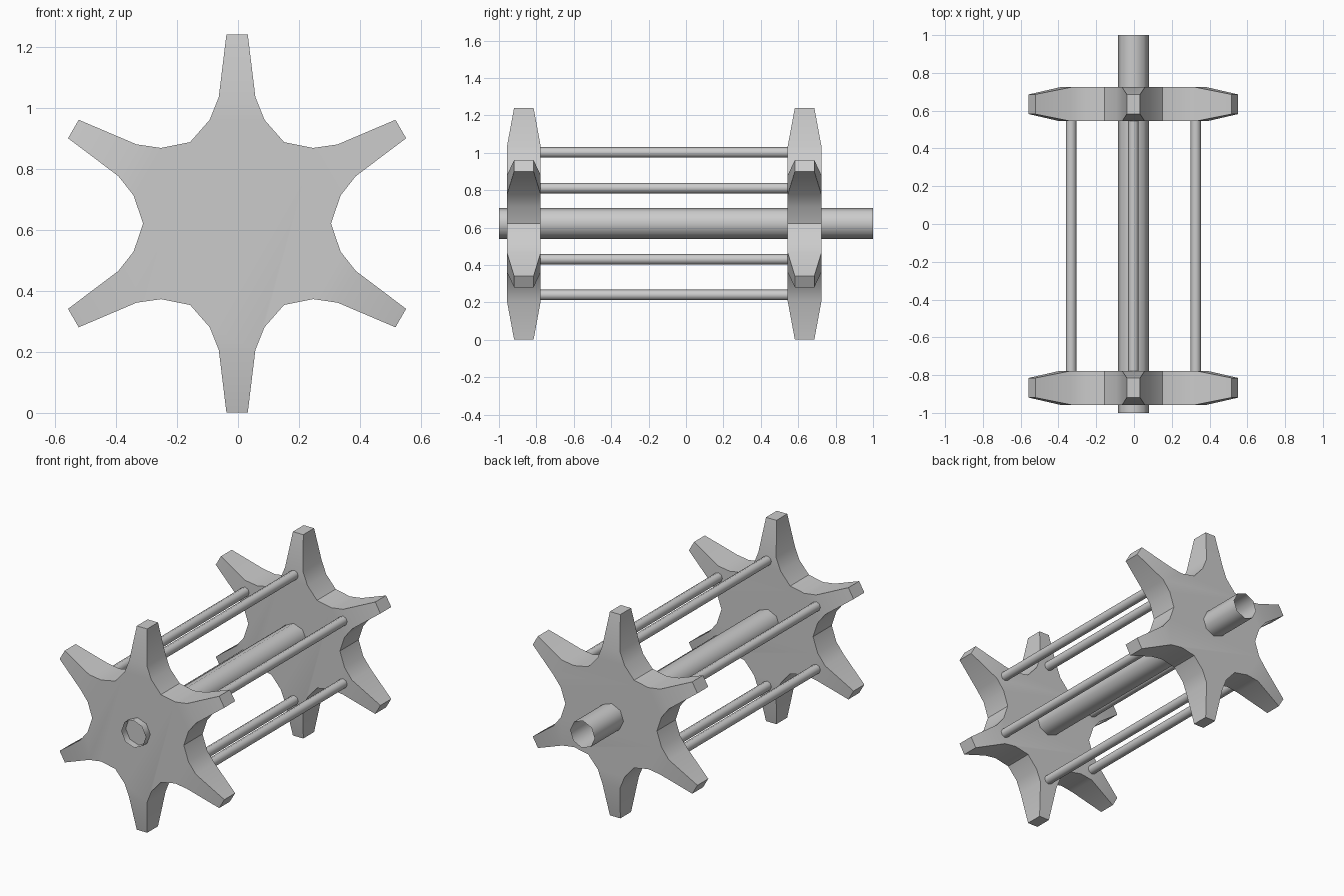
import bpy, bmesh, math

if "Cube" in bpy.data.objects:
    bpy.data.objects.remove(bpy.data.objects["Cube"])

CX, CZ = -0.003, 0.621          # axle axis

grey = bpy.data.materials.new("steel_grey")
grey.diffuse_color = (0.6, 0.6, 0.6, 1)
grey.use_nodes = True
grey.node_tree.nodes["Principled BSDF"].inputs["Base Color"].default_value = grey.diffuse_color


def finish(bm, name, angle):
    bmesh.ops.recalc_face_normals(bm, faces=bm.faces)
    me = bpy.data.meshes.new(name)
    bm.to_mesh(me)
    bm.free()
    me.materials.append(grey)
    ob = bpy.data.objects.new(name, me)
    bpy.context.collection.objects.link(ob)
    bpy.ops.object.select_all(action='DESELECT')
    ob.select_set(True)
    bpy.context.view_layer.objects.active = ob
    bpy.ops.object.shade_smooth_by_angle(angle=math.radians(angle))
    return ob


def tube(name, x, z, r, y0, y1, sides=8, turn=0.0):
    """Open-ended prism running along y."""
    bm = bmesh.new()
    rings = []
    for y in (y0, y1):
        rings.append([bm.verts.new((x + r * math.cos(turn + i * math.tau / sides), y,
                                    z + r * math.sin(turn + i * math.tau / sides)))
                      for i in range(sides)])
    a, b = rings
    for i in range(sides):
        j = (i + 1) % sides
        bm.faces.new((a[i], a[j], b[j], b[i]))
    return finish(bm, name, 50)


def star_wheel(name, yc, half=0.09, tip_half=0.052):
    """Six-toothed wheel: flat body, teeth thinning towards their tips."""
    # one sector, (sideways, outward), from left tooth root to the valley
    sector = [(-0.09, 0.34), (-0.06, 0.415), (0.06, 0.415), (0.09, 0.34), (0.154, 0.267)]
    tip = [(-0.035, 0.62), (0.035, 0.62)]
    bm = bmesh.new()

    def vert(p, k, y):
        c, s = math.cos(k * math.pi / 3), math.sin(k * math.pi / 3)
        return bm.verts.new((CX + p[0] * c + p[1] * s, y, CZ - p[0] * s + p[1] * c))

    body, tips = [], []
    for sgn in (-1, 1):
        body.append([vert(p, k, yc + sgn * half) for k in range(6) for p in sector])
        tips.append([[vert(p, k, yc + sgn * tip_half) for p in tip] for k in range(6)])
        bm.faces.new(body[-1])
    f, b = body
    for i in range(30):
        j = (i + 1) % 30
        if i % 5 != 1:                       # valley walls
            bm.faces.new((f[i], f[j], b[j], b[i]))
            continue
        (fl, fr), (bl, br) = tips[0][i // 5], tips[1][i // 5]
        bm.faces.new((f[i], f[j], fr, fl))   # tooth front
        bm.faces.new((b[i], b[j], br, bl))   # tooth back
        bm.faces.new((f[i], fl, bl, b[i]))   # tooth sides
        bm.faces.new((f[j], fr, br, b[j]))
        bm.faces.new((fl, fr, br, bl))       # tooth end
    return finish(bm, name, 30)


# wheels
star_wheel("front_wheel", -0.867)
star_wheel("back_wheel", 0.634)

# hollow octagonal axle
tube("axle", CX, CZ + 0.002, 0.083, -1.0, 1.0, turn=math.radians(3))

# six tie rods joining the wheels, one behind each tooth
for k in range(6):
    a = k * math.pi / 3
    tube(f"tie_rod_{k + 1}", CX + 0.381 * math.sin(a), CZ + 0.381 * math.cos(a),
         0.028, -0.80, 0.57)
